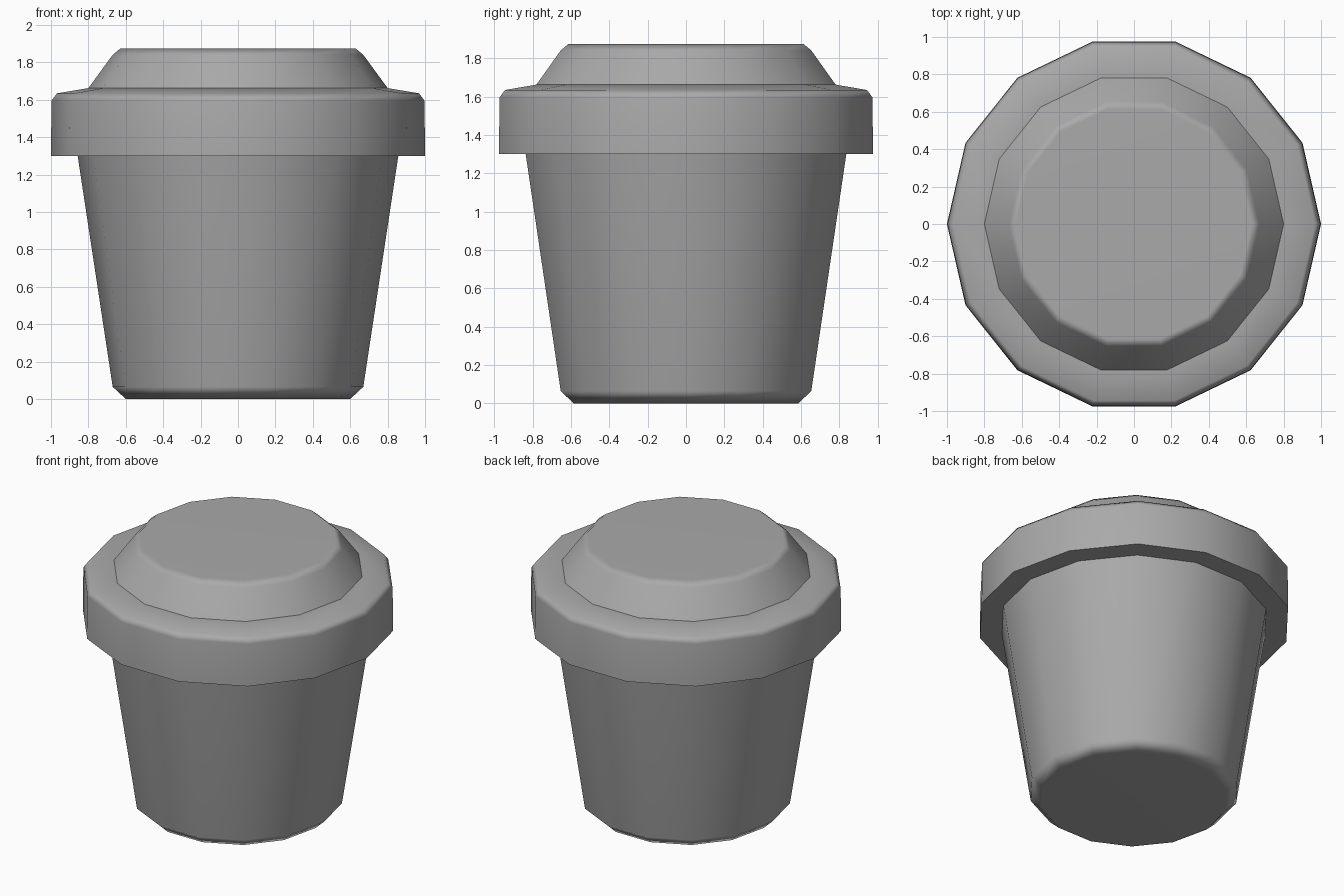
import bpy
import bmesh
from math import cos, sin, tau, radians

SIDES = 14

if "Cube" in bpy.data.objects:
    bpy.data.objects.remove(bpy.data.objects["Cube"], do_unlink=True)

grey = bpy.data.materials.new("plain_grey")
grey.use_nodes = True
colour = (0.4, 0.4, 0.4, 1)
grey.diffuse_color = colour
grey.node_tree.nodes["Principled BSDF"].inputs["Base Color"].default_value = colour


def lathe(name, profile):
    """Turn (radius, height) points, listed bottom to top, into a capped solid."""
    bm = bmesh.new()
    rings = [[bm.verts.new((r * cos(tau * i / SIDES), r * sin(tau * i / SIDES), z))
              for i in range(SIDES)] for r, z in profile]
    for low, high in zip(rings, rings[1:]):
        for i in range(SIDES):
            j = (i + 1) % SIDES
            bm.faces.new((low[i], low[j], high[j], high[i]))
    bm.faces.new(rings[0][::-1])
    bm.faces.new(rings[-1])
    mesh = bpy.data.meshes.new(name)
    bm.to_mesh(mesh)
    bm.free()
    mesh.materials.append(grey)
    obj = bpy.data.objects.new(name, mesh)
    bpy.context.collection.objects.link(obj)

    # Soft bevels with flat caps, crisp right-angle edges
    bpy.ops.object.select_all(action="DESELECT")
    obj.select_set(True)
    bpy.context.view_layer.objects.active = obj
    bpy.ops.object.shade_smooth_by_angle(angle=radians(60))
    weighted = obj.modifiers.new("weighted_normals", "WEIGHTED_NORMAL")
    weighted.keep_sharp = True
    return obj


# Tapered cup with a chamfered base
lathe("cup", [(0.6, 0), (0.67, 0.065), (0.858, 1.305)])

# Overhanging lid rim with a gently sloped top
lathe("lid_rim", [(1, 1.3), (0.997, 1.595), (0.968, 1.634), (0.8, 1.662)])

# Raised lid with a chamfered top edge
lathe("lid_top", [(0.8, 1.662), (0.67, 1.84), (0.63, 1.873)])
